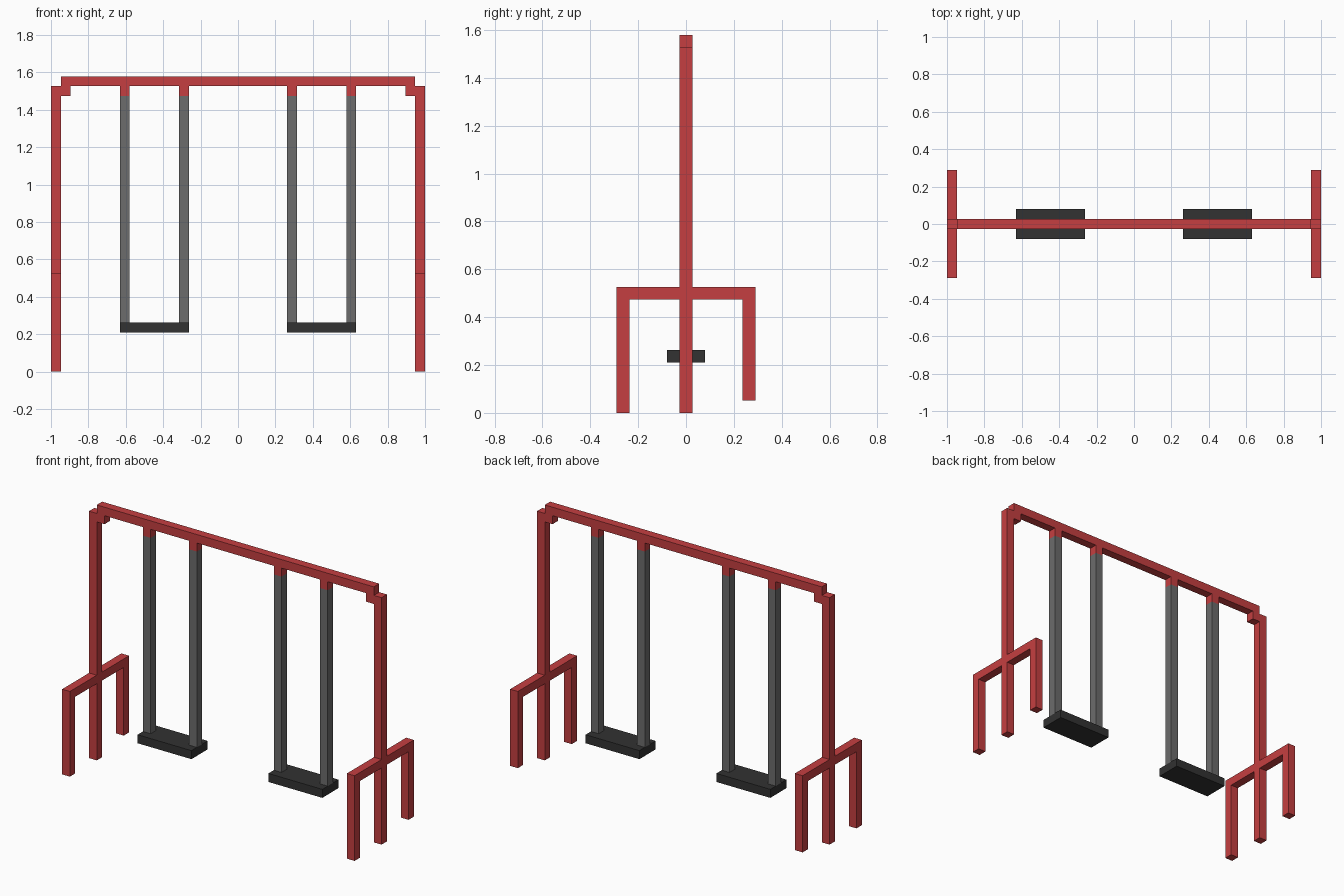
import bpy
import bmesh

if "Cube" in bpy.data.objects:
    bpy.data.objects.remove(bpy.data.objects["Cube"])

U = 2 / 38  # one block of the model's grid


def material(name, rgb):
    m = bpy.data.materials.new(name)
    lin = [((c / 255 + 0.055) / 1.055) ** 2.4 for c in rgb]
    m.diffuse_color = (*lin, 1)
    m.use_nodes = True
    m.node_tree.nodes["Principled BSDF"].inputs["Base Color"].default_value = m.diffuse_color
    return m


RED = material("red_paint", (197, 63, 65))
GREY = material("chain_grey", (108, 108, 108))
DARK = material("seat_dark_grey", (50, 50, 50))


def box(name, mat, x, y, z):
    """Box from (min, max) ranges given in grid blocks."""
    bm = bmesh.new()
    bmesh.ops.create_cube(bm, size=1)
    for v in bm.verts:
        v.co = [U * (r[0] if c < 0 else r[1]) for c, r in zip(v.co, (x, y, z))]
    me = bpy.data.meshes.new(name)
    bm.to_mesh(me)
    bm.free()
    me.materials.append(mat)
    ob = bpy.data.objects.new(name, me)
    bpy.context.collection.objects.link(ob)


MID = (-0.5, 0.5)

# top beam
box("top_beam", RED, (-18, 18), MID, (29, 30))

for side, s in (("left", -1), ("right", 1)):
    def span(a, b):
        return tuple(sorted((s * a, s * b)))

    # end frame: post, corner bracket, crossbar halves, legs
    end = span(18, 19)
    box(side + "_post", RED, end, MID, (0, 29))
    box(side + "_corner_bracket", RED, span(17, 18), MID, (28, 29))
    box(side + "_front_crossbar", RED, end, (-5.5, -0.5), (9, 10))
    box(side + "_back_crossbar", RED, end, (0.5, 5.5), (9, 10))
    box(side + "_front_leg", RED, end, (-5.5, -4.5), (0, 9))
    box(side + "_back_leg", RED, end, (4.5, 5.5), (1, 9))  # stops short of the ground

    # swing: hangers, chains, seat
    for part, a in (("inner", 5), ("outer", 11)):
        box(f"{side}_{part}_hanger", RED, span(a, a + 1), MID, (28, 29))
        box(f"{side}_{part}_chain", GREY, span(a, a + 1), MID, (5, 28))
    box(side + "_seat", DARK, span(5, 12), (-1.5, 1.5), (4, 5))
